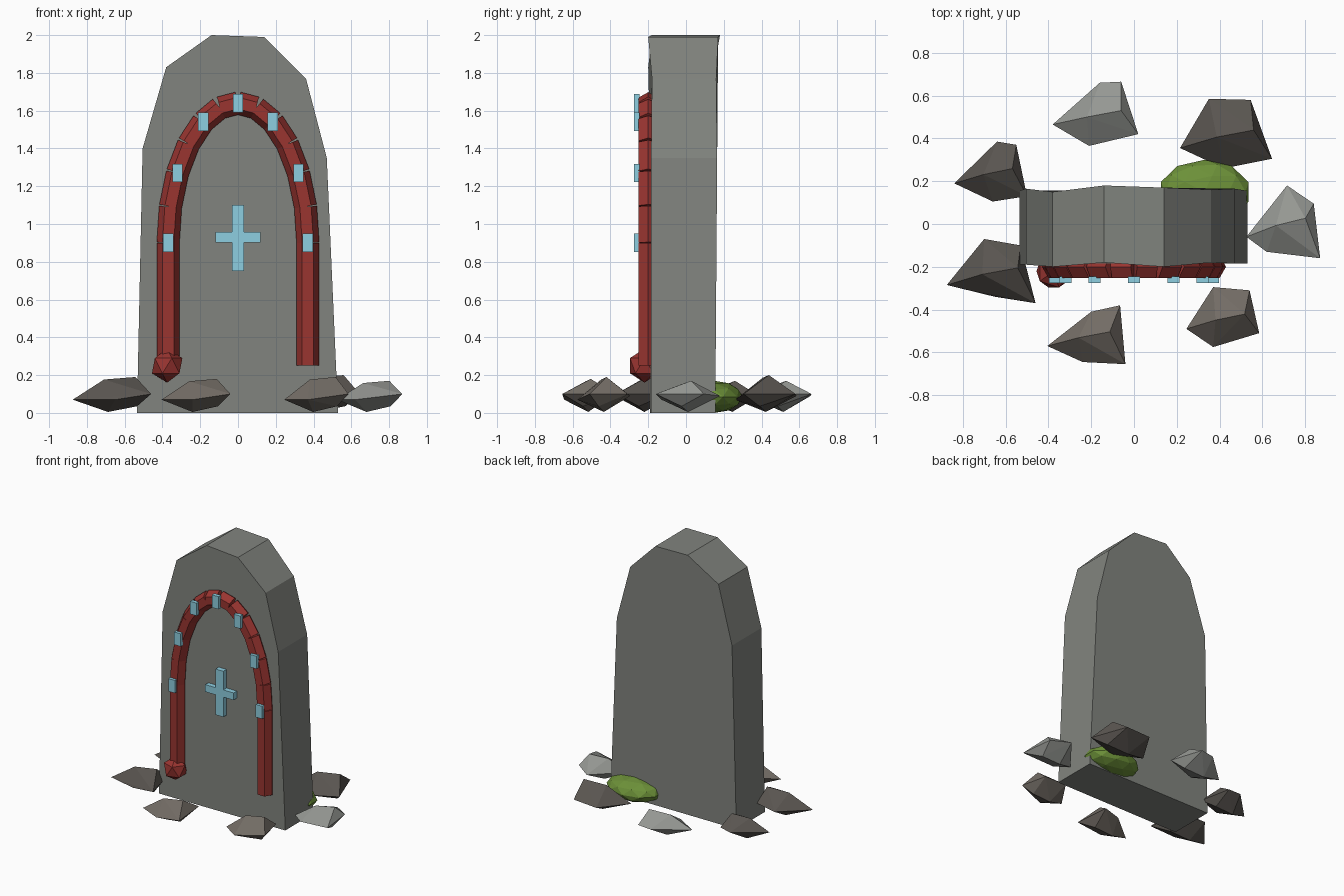
import bpy, bmesh, math
from mathutils import Vector, Matrix

if "Cube" in bpy.data.objects:
    bpy.data.objects.remove(bpy.data.objects["Cube"])


def material(name, rgb):
    m = bpy.data.materials.new(name)
    m.diffuse_color = (*rgb, 1)
    m.use_nodes = True
    m.node_tree.nodes["Principled BSDF"].inputs["Base Color"].default_value = m.diffuse_color
    return m


STONE = material("stone", (0.22, 0.23, 0.21))
RED = material("red_clay", (0.32, 0.035, 0.03))
BLUE = material("pale_blue", (0.27, 0.62, 0.75))
GREEN = material("moss_green", (0.15, 0.28, 0.04))
DARK = material("dark_rock", (0.10, 0.09, 0.08))
MID = material("brown_rock", (0.17, 0.15, 0.13))
LIGHT = material("light_rock", (0.30, 0.31, 0.29))


def finish(name, bm, mat):
    bmesh.ops.recalc_face_normals(bm, faces=bm.faces)
    me = bpy.data.meshes.new(name)
    bm.to_mesh(me)
    bm.free()
    me.materials.append(mat)
    ob = bpy.data.objects.new(name, me)
    bpy.context.collection.objects.link(ob)
    return ob


def box(bm, center, size):
    bmesh.ops.create_cube(bm, size=1, matrix=Matrix.Translation(center) @ Matrix.Diagonal((*size, 1)))


def ball(name, center, size, subdiv, mat):
    bm = bmesh.new()
    bmesh.ops.create_icosphere(bm, subdivisions=subdiv, radius=1,
                               matrix=Matrix.Translation(center) @ Matrix.Diagonal((*size, 1)))
    return finish(name, bm, mat)


# Standing slab: x, z, front y, back y round the outline
outline = [(-0.535, 0, -0.19, 0.155), (-0.505, 1.4, -0.19, 0.165), (-0.38, 1.83, -0.2, 0.15),
           (-0.14, 2.0, -0.18, 0.18), (0.14, 1.99, -0.2, 0.17), (0.36, 1.77, -0.18, 0.16),
           (0.47, 1.35, -0.185, 0.165), (0.53, 0, -0.185, 0.155)]
bm = bmesh.new()
front = [bm.verts.new((x, f, z)) for x, z, f, b in outline]
back = [bm.verts.new((x, b, z)) for x, z, f, b in outline]
bm.faces.new(front)
bm.faces.new(back[::-1])
for i in range(len(outline)):
    j = (i + 1) % len(outline)
    bm.faces.new((front[i], front[j], back[j], back[i]))
finish("stone_slab", bm, STONE)


# Arch of six-sided bars following a half ellipse
def arch_point(deg):
    t = math.radians(deg)
    return Vector((0.37 * math.cos(t), -0.2, 0.9 + 0.74 * math.sin(t)))


def bar(bm, a, b, r=0.06):
    d = (b - a).normalized()
    across = Vector((0, 1, 0))
    side = across.cross(d)
    m = Matrix((side, across, d)).transposed().to_4x4()
    m.translation = (a + b) / 2
    bmesh.ops.create_cone(bm, cap_ends=True, segments=6, radius1=r, radius2=r, depth=(b - a).length,
                          matrix=m @ Matrix.Rotation(math.pi / 2, 4, 'Z'))


bm = bmesh.new()
for i in range(12):
    bar(bm, arch_point(i * 15), arch_point(i * 15 + 15))
for s in (-1, 1):
    bar(bm, Vector((s * 0.37, -0.2, 0.25)), Vector((s * 0.37, -0.2, 0.9)))
finish("red_arch", bm, RED)
ball("arch_end_knob", (-0.375, -0.22, 0.25), (0.09, 0.09, 0.09), 1, RED)

# Blue tiles on the arch
bm = bmesh.new()
for deg in range(0, 181, 30):
    p = arch_point(deg)
    box(bm, (p.x, -0.26, p.z), (0.055, 0.03, 0.097))
finish("arch_tiles", bm, BLUE)

# Blue cross on the slab
bm = bmesh.new()
box(bm, (0, -0.2, 0.925), (0.066, 0.05, 0.35))
box(bm, (0, -0.2, 0.93), (0.24, 0.05, 0.055))
finish("blue_cross", bm, BLUE)

# Moss clump behind the slab
ball("moss", (0.33, 0.15, 0.085), (0.215, 0.15, 0.085), 2, GREEN)


# Rough rocks: convex hull of a five-point ring with two high and two low points
def rock(name, ring, top, mat):
    xs, ys = [p[0] for p in ring], [p[1] for p in ring]
    at = lambda u, v, z: (min(xs) + u * (max(xs) - min(xs)), min(ys) + v * (max(ys) - min(ys)), z)
    pts = [(x, y, z) for (x, y), z in zip(ring, (0.07, 0.09, 0.1, 0.1, 0.07))]
    pts += [at(0.4, 0.45, top * 0.93), at(0.8, 0.55, top), at(0.45, 0.5, 0.005), at(0.82, 0.4, 0.035)]
    bm = bmesh.new()
    verts = [bm.verts.new(p) for p in pts]
    bmesh.ops.convex_hull(bm, input=verts)
    finish(name, bm, mat)


rock("rock_left_back", [(-0.84, 0.19), (-0.64, 0.385), (-0.55, 0.37), (-0.5, 0.13), (-0.66, 0.105)], 0.17, DARK)
rock("rock_back", [(-0.38, 0.465), (-0.16, 0.66), (-0.06, 0.665), (0.02, 0.42), (-0.21, 0.365)], 0.17, LIGHT)
rock("rock_right_back", [(0.215, 0.355), (0.35, 0.585), (0.545, 0.58), (0.645, 0.305), (0.42, 0.26)], 0.2, DARK)
rock("rock_right", [(0.525, -0.06), (0.715, 0.18), (0.84, 0.095), (0.87, -0.16), (0.62, -0.13)], 0.17, LIGHT)
rock("rock_right_front", [(0.245, -0.49), (0.37, -0.295), (0.54, -0.31), (0.585, -0.51), (0.37, -0.575)], 0.19, MID)
rock("rock_front", [(-0.405, -0.57), (-0.2, -0.41), (-0.065, -0.38), (-0.04, -0.655), (-0.24, -0.645)], 0.18, MID)
rock("rock_left_front", [(-0.875, -0.285), (-0.7, -0.07), (-0.53, -0.1), (-0.46, -0.37), (-0.65, -0.34)], 0.19, DARK)
